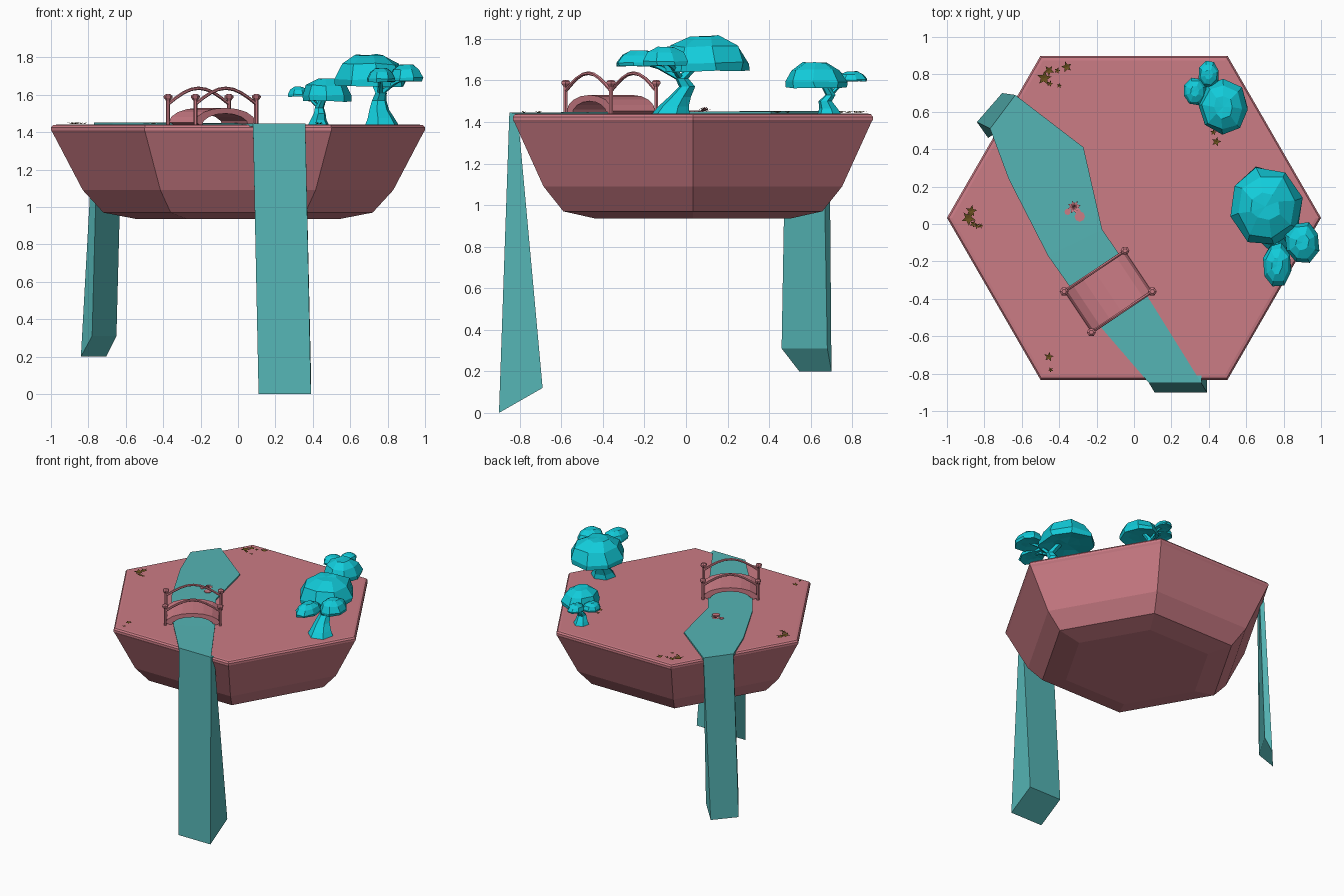
import bpy, bmesh, math, random
from mathutils import Vector

if "Cube" in bpy.data.objects:
    bpy.data.objects.remove(bpy.data.objects["Cube"])

random.seed(4)
TOP = 1.44


def material(name, rgb):
    m = bpy.data.materials.new(name)
    m.diffuse_color = (*rgb, 1)
    m.use_nodes = True
    m.node_tree.nodes["Principled BSDF"].inputs["Base Color"].default_value = m.diffuse_color
    return m


PINK = material("rose stone", (0.60, 0.20, 0.235))
CYAN = material("cyan tree", (0.006, 0.60, 0.70))
WATER = material("teal water", (0.09, 0.46, 0.46))
BROWN = material("olive brown", (0.13, 0.075, 0.012))


def finish(bm, name, mat):
    bmesh.ops.recalc_face_normals(bm, faces=bm.faces)
    me = bpy.data.meshes.new(name)
    bm.to_mesh(me)
    bm.free()
    me.materials.append(mat)
    ob = bpy.data.objects.new(name, me)
    bpy.context.collection.objects.link(ob)
    return ob


def add_loft(bm, rings):
    """Skin a list of equal-length closed rings and cap both ends."""
    vs = [[bm.verts.new(p) for p in ring] for ring in rings]
    n = len(vs[0])
    for a, b in zip(vs, vs[1:]):
        for i in range(n):
            j = (i + 1) % n
            bm.faces.new((a[i], a[j], b[j], b[i]))
    bm.faces.new(vs[0])
    bm.faces.new(vs[-1])


def loft(name, rings, mat):
    bm = bmesh.new()
    add_loft(bm, rings)
    return finish(bm, name, mat)


def ring(c, rx, ry, z, n, turn=0.0):
    return [(c[0] + rx * math.cos(turn + math.tau * i / n),
             c[1] + ry * math.sin(turn + math.tau * i / n), z) for i in range(n)]


def add_tube(bm, pts, radii, n=6):
    """Sweep a polygon along a path."""
    pts = [Vector(p) for p in pts]
    rings = []
    for i, p in enumerate(pts):
        d = pts[min(i + 1, len(pts) - 1)] - pts[max(i - 1, 0)]
        side = d.cross(Vector((0.31, -0.95, 0.02))).normalized()
        up = d.cross(side).normalized()
        rings.append([p + radii[i] * (side * math.cos(math.tau * k / n) +
                                      up * math.sin(math.tau * k / n)) for k in range(n)])
    add_loft(bm, rings)


# Hexagonal floating island
profile = [(0.972, TOP), (0.99, 1.437), (1.0, 1.425), (1.0, 1.41), (0.99, 1.395),
           (0.83, 1.09), (0.72, 0.97), (0.54, 0.935)]
loft("island", [ring((0, 0.033), r, r, z, 6) for r, z in profile], PINK)

# River: thin strip between two banks
banks = [((-0.77, 0.51), (-0.635, 0.69)), ((-0.67, 0.24), (-0.27, 0.41)),
         ((-0.46, -0.17), (-0.17, -0.03)), ((-0.34, -0.34), (-0.08, -0.16)),
         ((-0.17, -0.56), (0.08, -0.40)), ((0.08, -0.85), (0.36, -0.85))]
rings = []
for i, (l, r) in enumerate(banks):
    z = 1.453 - 0.0015 * i
    rings.append([(*l, z), (*r, z), (*r, 1.43), (*l, 1.43)])
loft("river", rings, WATER)

# Waterfalls: wedges widening toward a slanted foot
loft("front_waterfall", [
    [(0.08, -0.85, 1.445), (0.36, -0.85, 1.445), (0.36, -0.81, 1.44), (0.08, -0.81, 1.44)],
    [(0.11, -0.90, 0.0), (0.39, -0.90, 0.0), (0.39, -0.69, 0.12), (0.11, -0.69, 0.12)]], WATER)
loft("back_waterfall", [
    [(-0.77, 0.51, 1.452), (-0.635, 0.69, 1.452), (-0.62, 0.66, 1.44), (-0.75, 0.48, 1.44)],
    [(-0.84, 0.545, 0.2), (-0.705, 0.70, 0.2), (-0.65, 0.68, 0.31), (-0.78, 0.46, 0.31)]], WATER)

# Bridge, in local axes: u along the span, v across
BC, ANG = Vector((-0.138, -0.361)), math.radians(33.8)


def at(u, v, z):
    return (BC.x + u * math.cos(ANG) - v * math.sin(ANG),
            BC.y + u * math.sin(ANG) + v * math.cos(ANG), z)


rings = []
for i in range(9):
    a = math.pi * i / 8
    c, s = -math.cos(a), math.sin(a)
    uo, ui = 0.195 * c, 0.15 * c
    zo, zi = TOP + 0.012 * (1 - s) + 0.09 * s, TOP - 0.005 + 0.065 * s
    rings.append([at(uo, -0.125, zo), at(uo, 0.125, zo), at(ui, 0.125, zi), at(ui, -0.125, zi)])
loft("bridge_deck", rings, PINK)

for side, label in ((-1, "front"), (1, "back")):
    v = 0.131 * side
    bm = bmesh.new()
    path = [at(-0.196 + 0.392 * i / 8, v, 1.55 + 0.085 * math.sin(math.pi * i / 8)) for i in range(9)]
    add_tube(bm, path, [0.009] * 9)
    finish(bm, label + "_bridge_rail", PINK)
    for end in (-1, 1):
        c = at(0.196 * end, v, 0)
        prof = [(0.011, 1.43), (0.011, 1.568), (0.016, 1.575), (0.024, 1.585),
                (0.024, 1.594), (0.012, 1.603)]
        loft(label + "_bridge_post", [ring(c, r, r, z, 6) for r, z in prof], PINK)


# Bonsai trees: faceted domes on a bent trunk
def crown(name, x, y, rx, ry, z0, z1, n=8):
    h, turn = z1 - z0, random.random()
    rings = []
    for k, t in ((0.5, 0.10), (0.97, 0.0), (1.0, 0.22), (0.80, 0.68), (0.38, 0.96)):
        rings.append([(px + random.uniform(-.05, .05) * rx, py + random.uniform(-.05, .05) * ry,
                       pz + random.uniform(-.03, .03) * h)
                      for px, py, pz in ring((x, y), rx * k, ry * k, z0 + t * h, n, turn)])
    ob = loft(name, rings, CYAN)
    bm = bmesh.new()
    bm.from_mesh(ob.data)
    bmesh.ops.poke(bm, faces=[f for f in bm.faces if len(f.verts) > 4])
    bm.to_mesh(ob.data)
    bm.free()


def tree(name, trunk, radii, crowns, fork):
    bm = bmesh.new()
    add_loft(bm, [ring(p, r, r, p[2], 6, 0.3) for p, r in zip(trunk, radii)])
    f = Vector(fork)
    for i, (x, y, rx, ry, z0, z1) in enumerate(crowns):
        crown(name + ("_main_crown" if i == 0 else "_side_crown"), x, y, rx, ry, z0, z1)
        if i:
            tip = Vector((x, y, z0 + 0.02))
            add_tube(bm, [f, f.lerp(tip, 0.55) + Vector((0, 0, 0.015)), tip],
                     [radii[-1] * 0.6, radii[-1] * 0.5, radii[-1] * 0.3], 5)
    finish(bm, name + "_trunk", CYAN)


tree("large_tree",
     [(0.77, -0.075, 1.435), (0.765, -0.06, 1.475), (0.755, -0.03, 1.52), (0.755, 0.005, 1.57),
      (0.765, -0.02, 1.61), (0.73, 0.05, 1.68)],
     [0.095, 0.075, 0.055, 0.04, 0.032, 0.026],
     [(0.705, 0.095, 0.20, 0.215, 1.645, 1.82), (0.9, -0.1, 0.095, 0.115, 1.67, 1.765),
      (0.765, -0.22, 0.08, 0.12, 1.668, 1.745)], (0.76, -0.02, 1.605))
tree("small_tree",
     [(0.43, 0.69, 1.435), (0.43, 0.685, 1.465), (0.437, 0.67, 1.50), (0.435, 0.695, 1.53),
      (0.46, 0.66, 1.59)],
     [0.06, 0.045, 0.033, 0.025, 0.018],
     [(0.475, 0.625, 0.135, 0.15, 1.565, 1.69), (0.325, 0.71, 0.062, 0.075, 1.59, 1.645),
      (0.4, 0.8, 0.057, 0.072, 1.595, 1.645)], (0.435, 0.695, 1.53))


# Star-shaped ground plants and the lotus
def add_star(bm, x, y, z, r, points=5, h=0.008, inner=0.45):
    turn = random.random() * 6
    low = bm.verts.new((x, y, z))
    vs = []
    for i in range(points * 2):
        a, k = turn + math.pi * i / points, (inner if i % 2 else 1)
        vs.append(bm.verts.new((x + r * k * math.cos(a), y + r * k * math.sin(a),
                                z + h * (0.5 if i % 2 else 1))))
    for i in range(points * 2):
        bm.faces.new((low, vs[i], vs[(i + 1) % (points * 2)]))


bm = bmesh.new()
for x, y, r in [(-.87, .07, .032), (-.885, .03, .04), (-.84, -.01, .018), (-.82, -.01, .015),
                (-.86, .0, .02), (-.36, .84, .03), (-.455, .82, .03), (-.48, .78, .04),
                (-.41, .82, .018), (-.40, .74, .015), (-.45, .75, .018), (-.455, -.71, .026),
                (-.445, -.78, .015), (.44, .44, .026), (.425, .49, .018)]:
    add_star(bm, x, y, TOP + 0.004, r)
finish(bm, "star_plants", BROWN)

bm = bmesh.new()
for r, h in ((0.036, 0.008), (0.026, 0.016), (0.014, 0.02)):
    add_star(bm, -0.32, 0.09, 1.453, r, 8, h, 0.6)
finish(bm, "lotus_flower", PINK)
for x, y, r in ((-0.355, 0.065, 0.017), (-0.29, 0.04, 0.028), (-0.30, 0.07, 0.015)):
    loft("lily_pad", [ring((x, y), r, r, z, 8) for z in (1.445, 1.455)], PINK)
